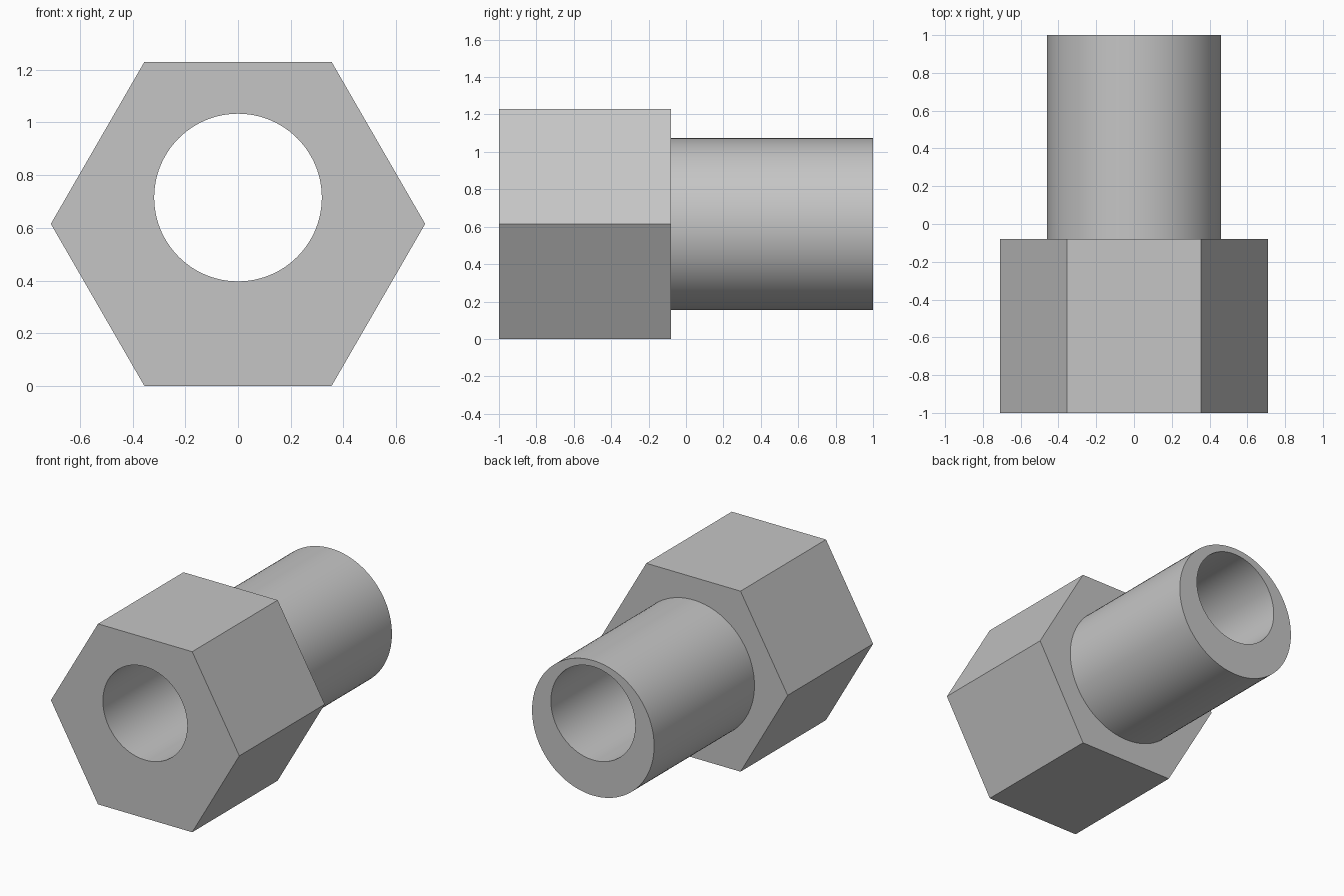
import bpy
import bmesh
from math import cos, sin, pi, radians

cube = bpy.data.objects.get("Cube")
if cube:
    bpy.data.objects.remove(cube, do_unlink=True)

HEX_R = 0.71                      # corner radius of the hexagon
AXIS_Z = HEX_R * cos(pi / 6)      # rests on its lower flat
TUBE_R, BORE_R = 0.46, 0.318
BORE_Z = AXIS_Z + 0.1             # bore is offset upward
FRONT, SHOULDER, BACK = -1.0, -0.08, 1.0
SEGMENTS = 96

steel = bpy.data.materials.new("light_grey_metal")
steel.use_nodes = True
colour = (0.56, 0.56, 0.56, 1)
steel.diffuse_color = colour
steel.node_tree.nodes["Principled BSDF"].inputs["Base Color"].default_value = colour

bm = bmesh.new()


def ring(radius, y, z, count):
    """Closed loop of vertices around the y axis."""
    return [bm.verts.new((radius * cos(2 * pi * i / count), y,
                          z + radius * sin(2 * pi * i / count)))
            for i in range(count)]


def wall(a, b):
    """Quads joining two loops of equal size."""
    for i in range(len(a)):
        j = (i + 1) % len(a)
        bm.faces.new((a[i], a[j], b[j], b[i]))


def end_face(outer, inner):
    """Flat face between two loops lying in one plane."""
    edges = [bm.edges.get((loop[i - 1], loop[i]))
             for loop in (outer, inner) for i in range(len(loop))]
    bmesh.ops.triangle_fill(bm, edges=edges, use_beauty=True)


# Loops of the hexagonal head, the round tube and the bore
hex_front = ring(HEX_R, FRONT, AXIS_Z, 6)
hex_back = ring(HEX_R, SHOULDER, AXIS_Z, 6)
tube_root = ring(TUBE_R, SHOULDER, AXIS_Z, SEGMENTS)
tube_tip = ring(TUBE_R, BACK, AXIS_Z, SEGMENTS)
bore_front = ring(BORE_R, FRONT, BORE_Z, SEGMENTS)
bore_back = ring(BORE_R, BACK, BORE_Z, SEGMENTS)

# Side walls, then the three flat faces
wall(hex_front, hex_back)
wall(tube_root, tube_tip)
wall(bore_front, bore_back)
end_face(hex_front, bore_front)
end_face(hex_back, tube_root)
end_face(tube_tip, bore_back)
bmesh.ops.recalc_face_normals(bm, faces=bm.faces[:])

mesh = bpy.data.meshes.new("hex_tube_fitting")
bm.to_mesh(mesh)
bm.free()
mesh.materials.append(steel)
fitting = bpy.data.objects.new("hex_tube_fitting", mesh)
bpy.context.collection.objects.link(fitting)

# Smooth round walls, crisp edges
bpy.ops.object.select_all(action="DESELECT")
fitting.select_set(True)
bpy.context.view_layer.objects.active = fitting
bpy.ops.object.shade_smooth_by_angle(angle=radians(30))
